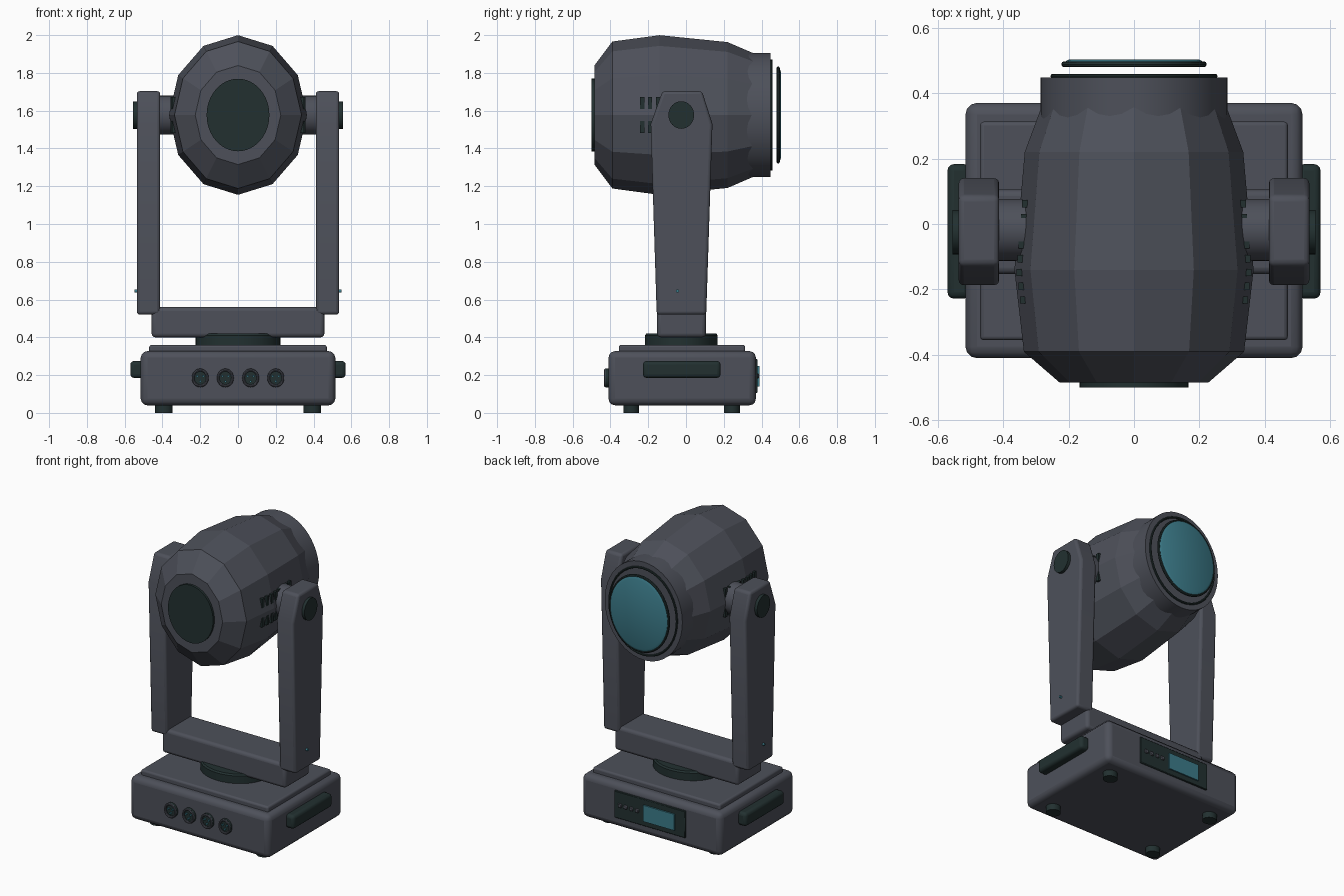
import bpy, bmesh, math
from mathutils import Matrix, Vector

if "Cube" in bpy.data.objects:
    bpy.data.objects.remove(bpy.data.objects["Cube"])


def material(name, rgb):
    m = bpy.data.materials.new(name)
    m.diffuse_color = (*rgb, 1)
    m.use_nodes = True
    m.node_tree.nodes["Principled BSDF"].inputs["Base Color"].default_value = m.diffuse_color
    return m


GREY = material("housing grey", (0.075, 0.081, 0.102))
DARK = material("dark rubber", (0.016, 0.030, 0.030))
TEAL = material("teal glass", (0.045, 0.200, 0.255))
CY, CZ = -0.025, 1.577          # tilt axis position
RATIO = 0.865                   # head is narrower in x than in z


def finish(bm, name, mat, bevel=0, segments=3, smooth=True):
    bmesh.ops.recalc_face_normals(bm, faces=bm.faces)
    me = bpy.data.meshes.new(name)
    bm.to_mesh(me)
    bm.free()
    ob = bpy.data.objects.new(name, me)
    bpy.context.collection.objects.link(ob)
    me.materials.append(mat)
    if bevel:
        mod = ob.modifiers.new("bevel", 'BEVEL')
        mod.width, mod.segments = bevel, segments
        mod.limit_method = 'ANGLE'
    if smooth:
        bpy.ops.object.select_all(action='DESELECT')
        ob.select_set(True)
        bpy.context.view_layer.objects.active = ob
        bpy.ops.object.shade_smooth_by_angle(angle=math.radians(28))
    return ob


def box(name, x, y, z, mat, bevel=0, segments=3):
    """Box from (min, max) ranges."""
    bm = bmesh.new()
    size = Vector((x[1] - x[0], y[1] - y[0], z[1] - z[0]))
    mid = Vector((x[0] + x[1], y[0] + y[1], z[0] + z[1])) / 2
    bmesh.ops.create_cube(bm, size=1, matrix=Matrix.Translation(mid) @ Matrix.Diagonal((*size, 1)))
    return finish(bm, name, mat, bevel, segments)


def lathe(name, profile, axis, centre, mat, sides=40, scale=(1, 1), smooth=True, closed=False):
    """Spin (position, radius) points round an axis; scale squashes the two cross directions."""
    bm = bmesh.new()
    rings = []
    for p, r in profile:
        ring = []
        for i in range(sides):
            a = 2 * math.pi * i / sides
            u, v = r * math.sin(a) * scale[0], r * math.cos(a) * scale[1]
            co = {'X': (p, u, v), 'Y': (u, p, v), 'Z': (u, v, p)}[axis]
            ring.append(bm.verts.new(Vector(co) + Vector(centre)))
        rings.append(ring)
    pairs = list(zip(rings, rings[1:])) + ([(rings[-1], rings[0])] if closed else [])
    for a, b in pairs:
        for i in range(sides):
            j = (i + 1) % sides
            bm.faces.new((a[i], a[j], b[j], b[i]))
    if not closed:
        bm.faces.new(rings[0])
        bm.faces.new(rings[-1])
    return finish(bm, name, mat, smooth=smooth)


def hoop(name, y, radius, tube, centre, mat, scale):
    """Round-section ring facing along y."""
    pts = [(y + tube * math.sin(k * math.pi / 4), radius + tube * math.cos(k * math.pi / 4))
           for k in range(8)]
    return lathe(name, pts, 'Y', centre, mat, scale=scale, closed=True)


# Base
box("base_body", (-0.515, 0.515), (-0.41, 0.37), (0.04, 0.327), GREY, 0.035)
box("base_top_plate", (-0.47, 0.47), (-0.355, 0.313), (0.30, 0.36), GREY, 0.012)
for sx in (-1, 1):
    xs = sorted((sx * 0.50, sx * 0.57))
    box("side_handle", xs, (-0.228, 0.183), (0.185, 0.275), DARK, 0.02)
    for fy in (-0.29, 0.243):
        lathe("foot", [(0, 0.042), (0.06, 0.042)], 'Z', (sx * 0.392, fy, 0), DARK, 24, (1.1, 1))

# Front sockets with contact pins
for x in (-0.2, -0.067, 0.067, 0.2):
    c = (x, 0, 0.185)
    lathe("socket", [(-0.40, 0.047), (-0.425, 0.047), (-0.425, 0.036), (-0.418, 0.036)],
          'Y', c, DARK, 24, (0.95, 1.05))
    hoop("socket_rim", -0.427, 0.040, 0.007, c, GREY, (0.95, 1.05))
    for k in range(3):
        a = math.radians(90 + 120 * k)
        lathe("socket_pin", [(-0.415, 0.006), (-0.432, 0.006)], 'Y',
              (x + 0.018 * math.cos(a), 0, 0.185 - 0.018 * math.sin(a)), TEAL, 8)

# Rear control panel
box("control_panel", (-0.26, 0.265), (0.36, 0.379), (0.105, 0.285), DARK, 0.004, 1)
box("display_screen", (-0.185, 0.045), (0.37, 0.388), (0.14, 0.248), TEAL)
for k in range(4):
    x = 0.095 + 0.042 * k
    box("panel_button", (x - 0.013, x + 0.013), (0.37, 0.387), (0.183, 0.209), GREY, 0.004, 1)

# Pan bearing and yoke cross bar
lathe("pan_bearing", [(0.34, 0.193), (0.41, 0.193), (0.42, 0.185)], 'Z', (0, CY, 0), DARK, 40, (1.16, 1))
box("yoke_cross_bar", (-0.457, 0.457), (-0.153, 0.105), (0.40, 0.56), GREY, 0.02)

# Yoke arms, pivots and indicator lights
ARM = [(-0.155, 0.52), (0.107, 0.52), (0.14, 1.53), (0.085, 1.703), (-0.125, 1.703), (-0.187, 1.53)]
for sx in (-1, 1):
    bm = bmesh.new()
    face = bm.faces.new([bm.verts.new((sx * 0.412, y, z)) for y, z in ARM])
    ext = bmesh.ops.extrude_face_region(bm, geom=[face])
    bmesh.ops.translate(bm, vec=(sx * 0.124, 0, 0),
                        verts=[v for v in ext["geom"] if isinstance(v, bmesh.types.BMVert)])
    finish(bm, "yoke_arm", GREY, 0.016)
    lathe("tilt_axle", [(sx * 0.28, 0.095), (sx * 0.42, 0.095)], 'X', (0, CY + 0.007, CZ), GREY, 32, (1, 1.08))
    lathe("pivot_cap", [(sx * 0.52, 0.068), (sx * 0.555, 0.068)], 'X', (0, CY, CZ), DARK, 32, (1, 1.07))
    lathe("indicator_light", [(sx * 0.53, 0.008), (sx * 0.549, 0.008)], 'X', (0, -0.045, 0.645), TEAL, 12)

# Faceted head shell
HEAD = [(-0.485, 0.262), (-0.39, 0.389), (-0.14, 0.4225), (0.22, 0.386), (0.385, 0.315)]
SQUASH = (RATIO, 1)
HC = (0, 0, CZ)
lathe("head_shell", HEAD, 'Y', HC, GREY, 12, SQUASH, smooth=False)
lathe("head_end_disc", [(-0.47, 0.192), (-0.50, 0.192)], 'Y', HC, DARK, 48, SQUASH)

# Lens collar, rings and lens
lathe("lens_collar", [(0.30, 0.327), (0.447, 0.327)], 'Y', HC, GREY, 48, (0.875, 1))
hoop("collar_ring", 0.452, 0.288, 0.007, HC, DARK, SQUASH)
hoop("lens_ring", 0.488, 0.248, 0.009, HC, DARK, SQUASH)
lathe("lens", [(0.482, 0.244), (0.496, 0.244), (0.503, 0.228)], 'Y', HC, TEAL, 48, SQUASH)

# Cooling slots in two rows on each side of the head
for sx in (-1, 1):
    for dz in (-0.064, 0.064):
        for k in range(8):
            y = -0.232 + 0.042 * k
            (y0, r0), (y1, r1) = (HEAD[1:3] if y < -0.14 else HEAD[2:4])
            x = RATIO * (r0 + (r1 - r0) * (y - y0) / (y1 - y0)) - 0.012
            xs = sorted((sx * (x - 0.02), sx * (x + 0.006)))
            box("cooling_slot", xs, (y - 0.011, y + 0.011), (CZ + dz - 0.031, CZ + dz + 0.031), DARK)
